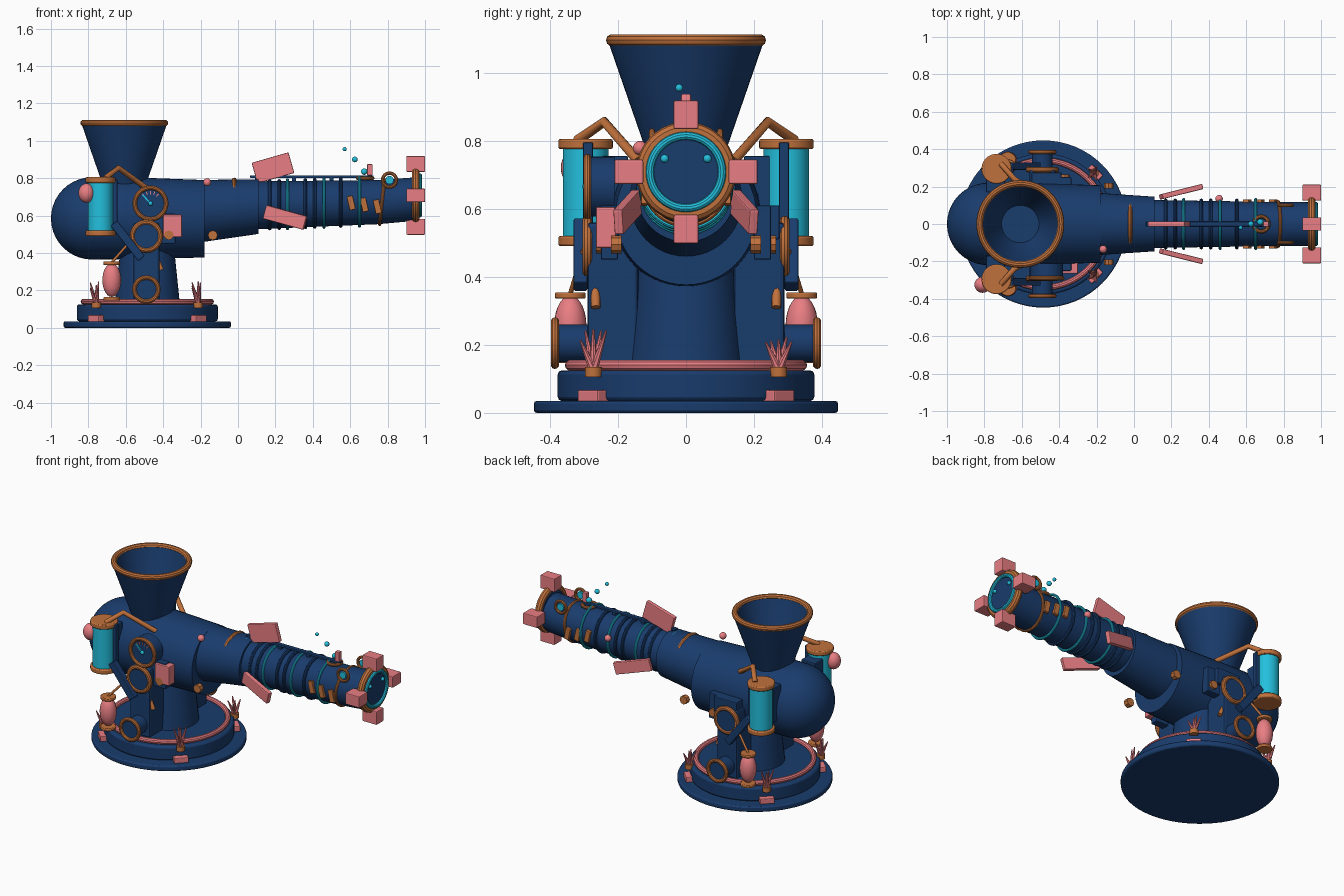
import bpy, bmesh, math, random
from mathutils import Vector, Matrix, Euler

if "Cube" in bpy.data.objects:
    bpy.data.objects.remove(bpy.data.objects["Cube"])

random.seed(4)
BX = -0.485  # turntable centre


def mat(name, rgb):
    m = bpy.data.materials.new(name)
    m.diffuse_color = (*[(c / 255) ** 2.2 for c in rgb], 1)
    m.use_nodes = True
    m.node_tree.nodes["Principled BSDF"].inputs["Base Color"].default_value = m.diffuse_color
    return m


NAVY = mat("navy", (31, 62, 108))
PINK = mat("coral_pink", (232, 125, 130))
COPPER = mat("copper", (190, 112, 62))
CYAN = mat("cyan", (40, 190, 220))


def finish(name, bm, m, loc=(0, 0, 0), rot=(0, 0, 0), smooth=True, bevel=0):
    bmesh.ops.recalc_face_normals(bm, faces=bm.faces)
    me = bpy.data.meshes.new(name)
    bm.to_mesh(me)
    bm.free()
    o = bpy.data.objects.new(name, me)
    bpy.context.collection.objects.link(o)
    me.materials.append(m)
    o.location, o.rotation_euler = loc, [math.radians(a) for a in rot]
    if bevel:
        b = o.modifiers.new("bevel", "BEVEL")
        b.width, b.segments = bevel, 2
    if smooth:
        bpy.ops.object.select_all(action='DESELECT')
        o.select_set(True)
        bpy.context.view_layer.objects.active = o
        bpy.ops.object.shade_smooth_by_angle(angle=math.radians(35))
    return o


def box(name, m, loc, size, rot=(0, 0, 0), bevel=0.005):
    bm = bmesh.new()
    bmesh.ops.create_cube(bm, size=1, matrix=Matrix.Diagonal((*size, 1)))
    return finish(name, bm, m, loc, rot, False, bevel)


def cyl(name, m, loc, r1, r2, h, rot=(0, 0, 0), seg=40, bevel=0):
    bm = bmesh.new()
    bmesh.ops.create_cone(bm, cap_ends=True, segments=seg, radius1=r1, radius2=r2, depth=h)
    return finish(name, bm, m, loc, rot, True, bevel)


def ball(name, m, loc, r, scale=(1, 1, 1)):
    bm = bmesh.new()
    bmesh.ops.create_uvsphere(bm, u_segments=24, v_segments=14, radius=r, matrix=Matrix.Diagonal((*scale, 1)))
    return finish(name, bm, m, loc)


def loft(name, m, rings, loc=(0, 0, 0), seg=48, n=None, closed=False):
    """Circles (offset along z, radius, sideways x) joined into a skin; n caps both ends."""
    bm = bmesh.new()
    loops = [[bm.verts.new((r * math.cos(2 * math.pi * i / seg) + dx, r * math.sin(2 * math.pi * i / seg), z))
              for i in range(seg)] for z, r, dx in rings]
    pairs = list(zip(loops, loops[1:])) + ([(loops[-1], loops[0])] if closed else [])
    for a, b in pairs:
        for i in range(seg):
            bm.faces.new((a[i], a[(i + 1) % seg], b[(i + 1) % seg], b[i]))
    if not closed:
        bm.faces.new(loops[0])
        bm.faces.new(loops[-1])
    return bm


def ring(name, m, loc, R, r, rot=(0, 0, 0), seg=48):
    k = 10
    pts = [(r * math.sin(2 * math.pi * i / k), R + r * math.cos(2 * math.pi * i / k), 0) for i in range(k)]
    return finish(name, loft(name, m, pts, seg=seg, closed=True), m, loc, rot)


def along_x(name, m, pts):
    """Horizontal tube from (x, radius, centre z) stations."""
    bm = loft(name, m, [(x, r, -z) for x, r, z in pts])
    bm.transform(Matrix.Rotation(math.radians(90), 4, 'Y'))
    return finish(name, bm, m)


def pipe(name, m, pts, r):
    c = bpy.data.curves.new(name, 'CURVE')
    c.dimensions, c.bevel_depth, c.bevel_resolution, c.use_fill_caps = '3D', r, 3, True
    s = c.splines.new('POLY')
    s.points.add(len(pts) - 1)
    for p, q in zip(s.points, pts):
        p.co = (*q, 1)
    c.materials.append(m)
    o = bpy.data.objects.new(name, c)
    bpy.context.collection.objects.link(o)


def axis_z(x):  # barrel axis height
    return 0.655 + 0.03 * max(0, (x - 0.1)) / 0.87


# turntable base and pedestal
cyl("base_plate", NAVY, (BX, 0, 0.0175), 0.447, 0.447, 0.035, seg=64, bevel=0.008)
cyl("base_tier", NAVY, (BX, 0, 0.08), 0.377, 0.377, 0.09, seg=64, bevel=0.012)
ring("base_trim", PINK, (BX, 0, 0.14), 0.34, 0.016, seg=64)
cyl("base_top", NAVY, (BX, 0, 0.125), 0.34, 0.33, 0.02, seg=64)
cyl("pedestal", NAVY, (BX, 0, 0.29), 0.175, 0.14, 0.34)

# coral clusters and feet on the four diagonals
for i in range(4):
    a = math.radians(45 + 90 * i)
    d = Vector((math.cos(a), math.sin(a), 0))
    c = Vector((BX, 0, 0)) + d * 0.385
    cyl("coral_base", COPPER, c + Vector((0, 0, 0.12)), 0.025, 0.025, 0.03, seg=16)
    for k in range(5):
        t = Vector((math.cos(k * 1.257), math.sin(k * 1.257), 0)) * 0.04 if k else Vector()
        t += Vector((0, 0, random.uniform(0.08, 0.125)))
        q = t.to_track_quat('Z', 'Y').to_euler()
        cyl("coral_spike", PINK, c + Vector((0, 0, 0.125)) + t / 2, 0.014, 0.003, t.length,
            [math.degrees(v) for v in q], seg=8)
    box("base_foot", PINK, Vector((BX, 0, 0.05)) + d * 0.385, (0.05, 0.085, 0.035), (0, 0, 45 + 90 * i))

# domed body, neck and barrel
dome = [(-0.78 - 0.22 * math.cos(t * math.pi / 20), max(0.22 * math.sin(t * math.pi / 20), 0.002), 0.585)
        for t in range(0, 11)]
along_x("body", NAVY, dome + [(-0.5, 0.217, 0.585), (-0.18, 0.207, 0.583)])
along_x("neck", NAVY, [(-0.25, 0.17, 0.62), (0.11, 0.146, 0.648)])
along_x("barrel", NAVY, [(0, 0.128, 0.655), (0.1, 0.128, 0.655), (0.75, 0.118, 0.672), (0.97, 0.116, 0.69)])
for x in (0.07, 0.265, 0.46, 0.65):
    ring("cyan_band", CYAN, (x, 0, axis_z(x)), 0.131, 0.008, (0, 90, 0))
for x in (0.17, 0.22, 0.36, 0.41, 0.55):
    ring("barrel_rib", NAVY, (x, 0, axis_z(x)), 0.126, 0.01, (0, 90, 0))
ring("neck_band", COPPER, (-0.02, 0, 0.668), 0.122, 0.013, (0, 90, 0))
ring("barrel_band", COPPER, (0.77, 0, 0.672), 0.119, 0.009, (0, 96, 0))

# muzzle
ring("muzzle_ring", COPPER, (0.95, 0, 0.708), 0.125, 0.022, (0, 90, 0))
ring("muzzle_glow", CYAN, (0.972, 0, 0.708), 0.106, 0.012, (0, 90, 0))
cyl("muzzle_face", NAVY, (0.95, 0, 0.708), 0.112, 0.112, 0.04, (0, 90, 0))
for i in range(4):
    a = math.radians(90 * i)
    box("muzzle_block", PINK, (0.95, 0.168 * math.sin(a), 0.708 + 0.168 * math.cos(a)),
        (0.1, 0.072, 0.085), (-90 * i, 0, 0))

# rail, fins, top sight and bubbles
box("top_rail", NAVY, (0.395, 0, 0.808), (0.66, 0.025, 0.014), bevel=0.003)
for x in (0.1, 0.3, 0.5, 0.69):
    box("rail_post", NAVY, (x, 0, 0.79), (0.02, 0.02, 0.04), bevel=0)
box("top_fin", PINK, (0.187, 0, 0.855), (0.205, 0.028, 0.115), (0, -16, 0))
ring("top_sight", COPPER, (0.68, 0, 0.8), 0.04, 0.01)
box("sight_post", PINK, (0.705, 0, 0.845), (0.028, 0.028, 0.06), bevel=0.003)
for x, y, z, r in ((0.57, -0.02, 0.955, 0.011), (0.625, 0.0, 0.9, 0.015), (0.675, 0.01, 0.835, 0.017)):
    ball("bubble", CYAN, (x, y, z), r)

# hopper funnel
prof = [(0.72, 0.1), (1.095, 0.23), (1.095, 0.2), (0.9, 0.14), (0.82, 0.1), (0.82, 0.01)]
finish("hopper", loft("h", NAVY, [(z, r, 0) for z, r in prof]), NAVY, (-0.608, 0, 0))
ring("hopper_rim", COPPER, (-0.608, 0, 1.095), 0.217, 0.018)

# paired parts on both flanks
for s in (-1, 1):
    box("side_fin", PINK, (0.252, s * 0.172, 0.59), (0.23, 0.028, 0.075), (0, 15, s * 14))
    ball("muzzle_stud", CYAN, (0.972, s * 0.063, 0.747), 0.012)
    ring("side_sight", COPPER, (0.81, s * 0.1, 0.79), 0.037, 0.009, (90, 0, 0), 32)
    cyl("sight_lens", CYAN, (0.81, s * 0.1, 0.79), 0.022, 0.022, 0.012, (90, 0, 0), 24)
    for k in range(3):
        x = 0.605 + 0.07 * k
        box("vent", COPPER, (x, s * 0.122, 0.668 - 0.01 * k), (0.032, 0.02, 0.075), (0, -13, 0), 0.003)
    # tank and feed pipe
    T = (-0.735, s * 0.295)
    cyl("tank", CYAN, (*T, 0.645), 0.067, 0.067, 0.28)
    for z in (0.505, 0.79):
        cyl("tank_cap", COPPER, (*T, z), 0.08, 0.08, 0.03, bevel=0.006)
    box("tank_bracket", NAVY, (-0.66, s * 0.288, 0.645), (0.03, 0.03, 0.3))
    box("tank_arm", NAVY, (-0.74, s * 0.21, 0.645), (0.1, 0.08, 0.22))
    pipe("feed_pipe", COPPER, [(-0.71, s * 0.32, 0.80), (-0.64, s * 0.24, 0.855), (-0.48, s * 0.14, 0.74)], 0.015)
    # trunnion arm, wheels and strut
    box("support_arm", NAVY, (-0.49, s * 0.215, 0.345), (0.14, 0.15, 0.43), bevel=0.012)
    cyl("trunnion", NAVY, (-0.49, s * 0.25, 0.49), 0.07, 0.07, 0.1, (90, 0, 0))
    ring("trunnion_ring", COPPER, (-0.49, s * 0.29, 0.49), 0.074, 0.015, (90, 0, 0))
    ring("hand_wheel", COPPER, (-0.49, s * 0.385, 0.205), 0.064, 0.012, (90, 0, 0))
    cyl("wheel_hub", NAVY, (-0.49, s * 0.335, 0.205), 0.055, 0.055, 0.1, (90, 0, 0))
    box("strut", NAVY, (-0.59, s * 0.31, 0.465), (0.045, 0.04, 0.24), (0, -38, 0))
    pipe("drain_pipe", COPPER, [(-0.55, s * 0.28, 0.44), (-0.5, s * 0.28, 0.41), (-0.455, s * 0.268, 0.42),
                                (-0.41, s * 0.265, 0.31)], 0.014)
    box("side_plate", NAVY, (-0.4, s * 0.225, 0.53), (0.13, 0.05, 0.16))
    for x in (-0.37, -0.135):
        cyl("bolt", COPPER, (x, s * (0.25 if x < -0.3 else 0.205), 0.495), 0.026, 0.026, 0.03, (90, 0, 0), 8)
    # pink lamp
    L = (-0.675, s * 0.34)
    ball("lamp", PINK, (*L, 0.255), 0.05, (1, 0.95, 1.8))
    for z in (0.155, 0.345):
        cyl("lamp_cap", COPPER, (*L, z), 0.045, 0.045, 0.018, bevel=0.004)
    pipe("lamp_pipe", COPPER, [(*L, 0.35), (-0.56, s * 0.3, 0.48)], 0.007)

# pressure gauge on the front flank
G = Vector((-0.468, -0.25, 0.665))
cyl("gauge_body", NAVY, G, 0.088, 0.088, 0.08, (90, 0, 0))
ring("gauge_rim", COPPER, G + Vector((0, -0.04, 0)), 0.084, 0.012, (90, 0, 0))
box("gauge_needle", CYAN, G + Vector((-0.02, -0.043, 0.022)), (0.065, 0.006, 0.008), (0, 48, 0), 0)
ball("gauge_pin", CYAN, G + Vector((0, -0.043, 0)), 0.012)
for k in range(5):
    a = math.radians(50 + 20 * k)
    box("gauge_tick", PINK, G + Vector((0.058 * math.cos(a), -0.042, 0.058 * math.sin(a))),
        (0.018, 0.005, 0.005), (0, -50 - 20 * k, 0), 0)
box("rear_housing", NAVY, (-0.468, 0.235, 0.56), (0.16, 0.08, 0.1))
box("junction_box", PINK, (-0.35, -0.235, 0.545), (0.1, 0.06, 0.12))

# loose pink knobs
for x, y, z, r in ((-0.165, -0.135, 0.778, 0.021), (0.455, 0.135, 0.7, 0.02)):
    ball("knob", PINK, (x, y, z), r)
ball("tank_knob", PINK, (-0.81, -0.325, 0.72), 0.043, (1, 1, 1.2))
